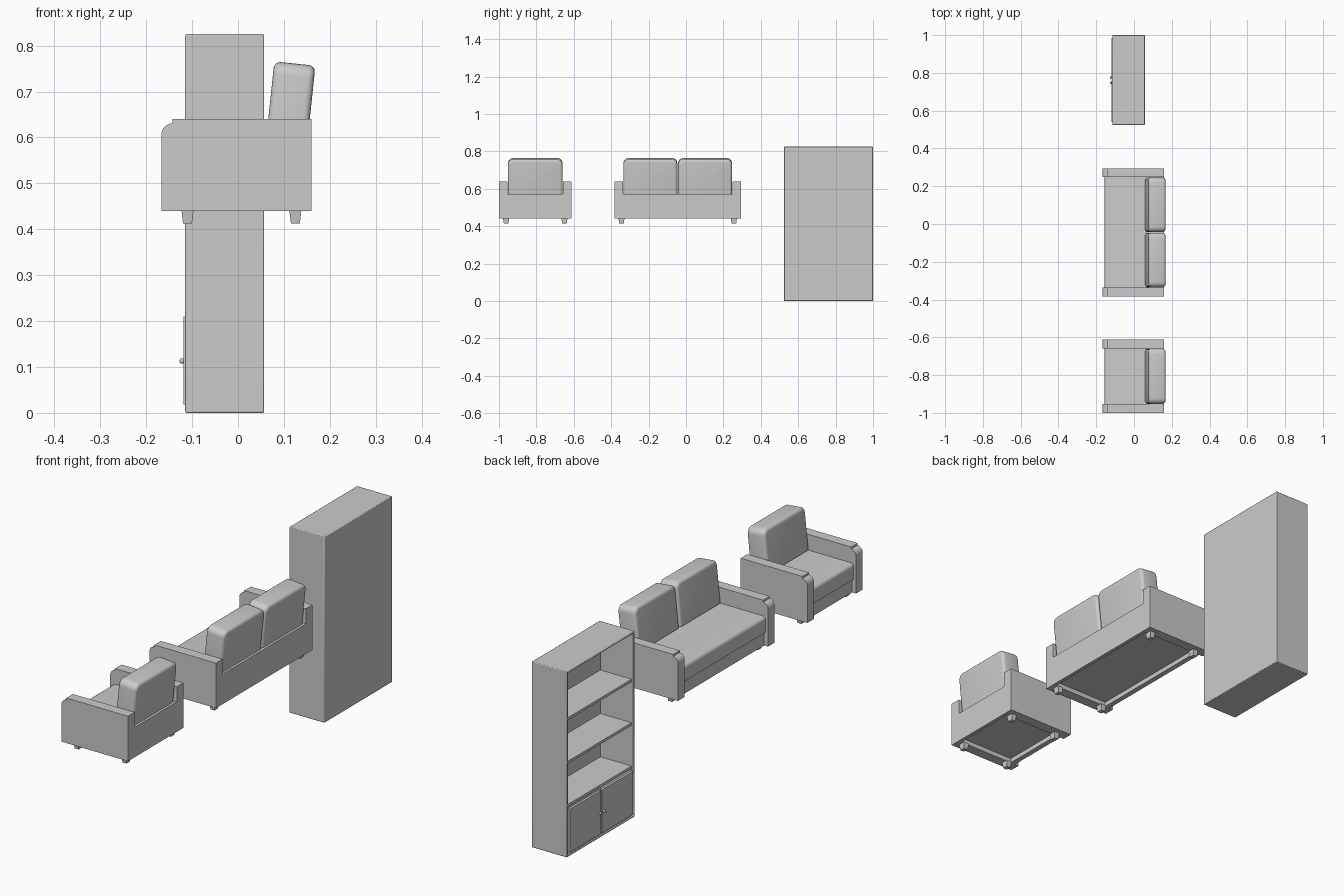
import bpy, bmesh, math
from mathutils import Matrix, Vector

if "Cube" in bpy.data.objects:
    bpy.data.objects.remove(bpy.data.objects["Cube"])

grey = bpy.data.materials.new("light_grey")
grey.use_nodes = True
colour = (0.6, 0.6, 0.6, 1)
grey.diffuse_color = colour
grey.node_tree.nodes["Principled BSDF"].inputs["Base Color"].default_value = colour


def finish(name, bm, bevel=0, segments=3, smooth=False):
    bmesh.ops.recalc_face_normals(bm, faces=bm.faces)
    mesh = bpy.data.meshes.new(name)
    bm.to_mesh(mesh)
    bm.free()
    mesh.materials.append(grey)
    obj = bpy.data.objects.new(name, mesh)
    bpy.context.collection.objects.link(obj)
    if bevel:
        mod = obj.modifiers.new("rounding", "BEVEL")
        mod.width, mod.segments, mod.limit_method = bevel, segments, "ANGLE"
    if smooth:
        bpy.ops.object.select_all(action="DESELECT")
        obj.select_set(True)
        bpy.context.view_layer.objects.active = obj
        bpy.ops.object.shade_smooth_by_angle(angle=math.radians(40))
    return obj


def box_mesh(x, y, z):
    bm = bmesh.new()
    size = Matrix.Diagonal((x[1] - x[0], y[1] - y[0], z[1] - z[0], 1))
    centre = Matrix.Translation((sum(x) / 2, sum(y) / 2, sum(z) / 2))
    bmesh.ops.create_cube(bm, size=1, matrix=centre @ size)
    return bm


def box(name, x, y, z, **style):
    return finish(name, box_mesh(x, y, z), **style)


def arm(name, y0, y1):
    # side profile with a small step and a rounded front corner
    profile = [(0.16, 0.44), (0.16, 0.64), (-0.143, 0.64), (-0.143, 0.631)]
    for i in range(7):
        a = math.radians(90 + 15 * i)
        profile.append((-0.142 + 0.025 * math.cos(a), 0.605 + 0.026 * math.sin(a)))
    profile.append((-0.167, 0.44))
    bm = bmesh.new()
    face = bm.faces.new([bm.verts.new((x, y0, z)) for x, z in profile])
    side = bmesh.ops.extrude_face_region(bm, geom=[face])["geom"]
    bmesh.ops.translate(bm, vec=(0, y1 - y0, 0),
                        verts=[v for v in side if isinstance(v, bmesh.types.BMVert)])
    finish(name, bm, smooth=True)


def leg(name, x, y):
    bm = box_mesh((x - 0.013, x + 0.013), (y - 0.016, y + 0.016), (0.413, 0.44))
    for v in bm.verts:
        if v.co.z < 0.42:
            v.co.x += (x - v.co.x) * 0.25
            v.co.y += (y - v.co.y) * 0.25
    finish(name, bm)


def back_cushion(name, y0, y1):
    # rounded block leaning backwards, with a square bottom
    bm = box_mesh((-0.045, 0.045), (y0, y1), (0, 0.19))
    corners = [e for e in bm.edges
               if abs(e.verts[0].co.x - e.verts[1].co.x) > 0.01 and e.verts[0].co.z > 0.1
               and e.verts[1].co.z > 0.1]
    bmesh.ops.bevel(bm, geom=corners, offset=0.028, segments=5, profile=0.5, affect="EDGES")
    rim = [e for e in bm.edges if len(e.link_faces) == 2
           and any(abs(f.normal.x) > 0.9 for f in e.link_faces)
           and max(v.co.z for v in e.verts) > 0.01]
    bmesh.ops.bevel(bm, geom=rim, offset=0.014, segments=4, profile=0.5, affect="EDGES")
    bm.transform(Matrix.Translation((0.104, 0, 0.572)) @ Matrix.Rotation(math.radians(6), 4, "Y"))
    finish(name, bm, smooth=True)


def seat_unit(prefix, y0, y1, places):
    inner0, inner1 = y0 + 0.046, y1 - 0.046
    arm(prefix + "_right_arm", y0, y0 + 0.046)
    arm(prefix + "_left_arm", inner1, y1)
    # base with a raised floor between front and back rails
    box(prefix + "_base", (-0.148, 0.152), (inner0, inner1), (0.46, 0.5))
    box(prefix + "_front_rail", (-0.148, -0.125), (inner0, inner1), (0.44, 0.46))
    box(prefix + "_back_panel", (0.145, 0.16), (inner0, inner1), (0.44, 0.573))
    seat = box_mesh((-0.155, 0.15), (inner0, inner1), (0.5, 0.57))
    front = [e for e in seat.edges if all(v.co.x < 0 and v.co.z > 0.53 for v in e.verts)]
    bmesh.ops.bevel(seat, geom=front, offset=0.015, segments=4, profile=0.5, affect="EDGES")
    finish(prefix + "_seat_cushion", seat, smooth=True)
    width = (inner1 - inner0) / places
    for i in range(places):
        start = inner0 + i * width
        back_cushion(f"{prefix}_back_cushion_{i + 1}", start + 0.002, start + width - 0.002)
    for x, end in ((-0.11, "front"), (0.125, "back")):
        for y, side in ((y0 + 0.038, "right"), (y1 - 0.038, "left")):
            leg(f"{prefix}_{end}_{side}_leg", x, y)


seat_unit("armchair", -1.0, -0.612, 1)
seat_unit("sofa", -0.383, 0.294, 2)

# bookcase carcass, hollowed from its open side
Y0, Y1 = 0.524, 1.0
case = box_mesh((-0.115, 0.057), (Y0, Y1), (0, 0.825))
opening = [f for f in case.faces if f.normal.x < -0.9]
bmesh.ops.inset_region(case, faces=opening, thickness=0.013)
hollow = bmesh.ops.extrude_face_region(case, geom=opening)["geom"]
bmesh.ops.delete(case, geom=opening, context="FACES")
bmesh.ops.translate(case, vec=(0.16, 0, 0),
                    verts=[v for v in hollow if isinstance(v, bmesh.types.BMVert)])
finish("bookcase_carcass", case, bevel=0.003, segments=2, smooth=True)

for i, top in enumerate((0.228, 0.42, 0.613)):
    box(f"bookcase_shelf_{i + 1}", (-0.108, 0.046), (Y0 + 0.012, Y1 - 0.012), (top - 0.012, top))

# cupboard doors with round knobs
middle = (Y0 + Y1) / 2
for side, name in ((-1, "right"), (1, "left")):
    ends = sorted((middle + side * 0.003, middle + side * 0.222))
    box(f"cupboard_{name}_door", (-0.119, -0.108), ends, (0.018, 0.21))
    knob = bmesh.new()
    bmesh.ops.create_uvsphere(knob, u_segments=12, v_segments=8, radius=0.006,
                              matrix=Matrix.Translation((-0.122, middle + side * 0.014, 0.113)))
    finish(f"cupboard_{name}_knob", knob, smooth=True)
